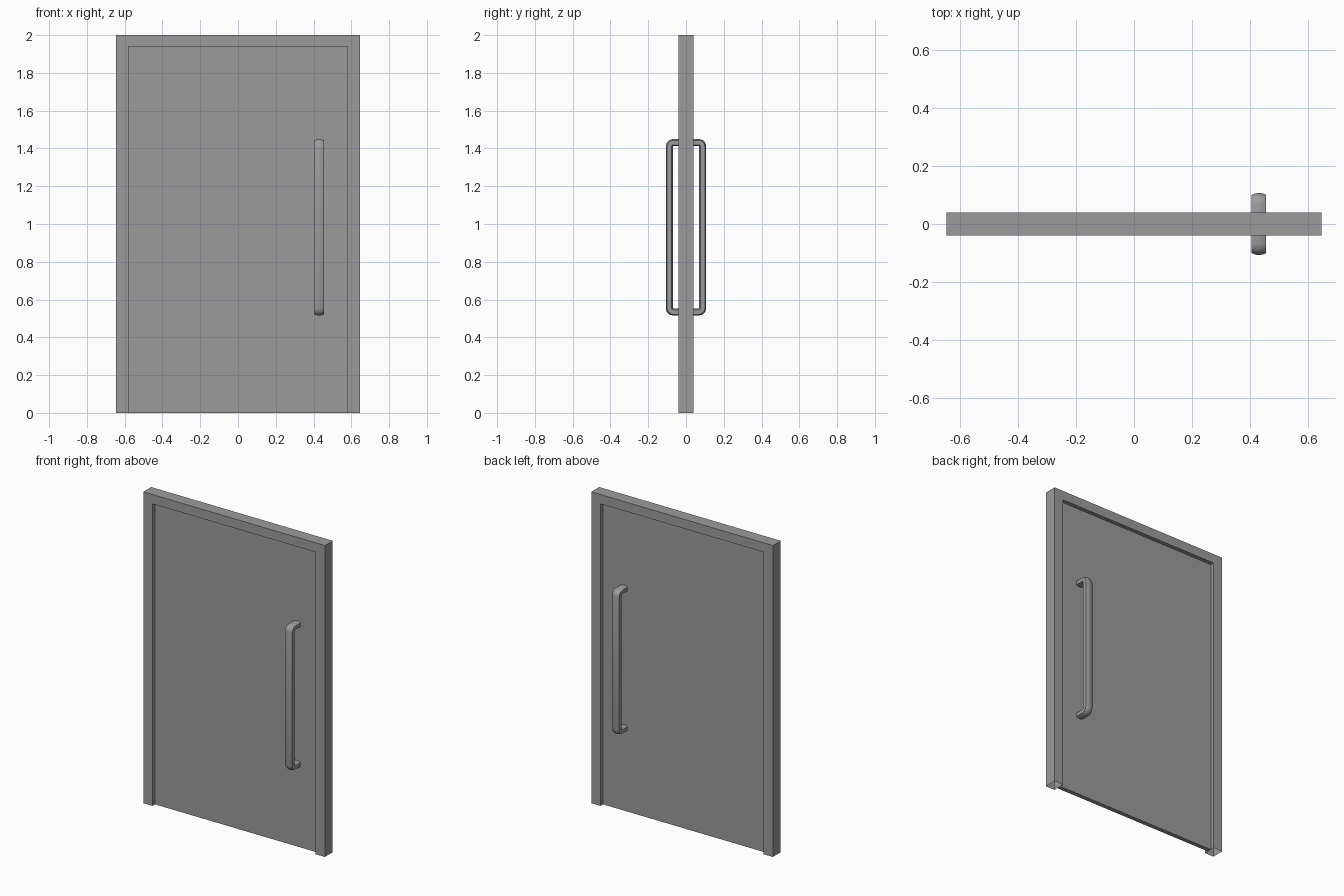
import bpy, bmesh, math

cube = bpy.data.objects.get("Cube")
if cube:
    bpy.data.objects.remove(cube, do_unlink=True)

grey = bpy.data.materials.new("mid_grey")
grey.use_nodes = True
colour = (0.33, 0.33, 0.33, 1)
grey.diffuse_color = colour
grey.node_tree.nodes["Principled BSDF"].inputs["Base Color"].default_value = colour

WIDTH, OPENING = 0.645, 0.58      # half widths
HEIGHT, HEAD = 2.0, 1.94
DEPTH, PANEL = 0.04, 0.014        # half depths


def finish(bm, name):
    bmesh.ops.recalc_face_normals(bm, faces=bm.faces)
    mesh = bpy.data.meshes.new(name)
    bm.to_mesh(mesh)
    bm.free()
    mesh.materials.append(grey)
    obj = bpy.data.objects.new(name, mesh)
    bpy.context.collection.objects.link(obj)
    return obj


def slab(name, outline, half_depth):
    """Extrude an x-z outline evenly about y = 0."""
    bm = bmesh.new()
    face = bm.faces.new([bm.verts.new((x, -half_depth, z)) for x, z in outline])
    side = bmesh.ops.extrude_face_region(bm, geom=[face], use_keep_orig=True)
    new = [v for v in side["geom"] if isinstance(v, bmesh.types.BMVert)]
    bmesh.ops.translate(bm, verts=new, vec=(0, 2 * half_depth, 0))
    bmesh.ops.recalc_face_normals(bm, faces=bm.faces)
    return bm


# Door frame: two jambs and a head, open at the feet
bm = slab("door_frame", [(-WIDTH, 0), (-WIDTH, HEIGHT), (WIDTH, HEIGHT), (WIDTH, 0),
                         (OPENING, 0), (OPENING, HEAD), (-OPENING, HEAD), (-OPENING, 0)], DEPTH)
feet = [f for f in bm.faces if all(v.co.z < 0.001 for v in f.verts)]
bmesh.ops.delete(bm, geom=feet, context="FACES_ONLY")
finish(bm, "door_frame")

# Door leaf, recessed on both sides
bm = slab("door_panel", [(-OPENING, 0), (-OPENING, HEAD), (OPENING, HEAD), (OPENING, 0)], PANEL)
finish(bm, "door_panel")


def pull_handle(name, side):
    """Sweep a flat-sided, bulging section along a rounded U path."""
    half, flat, bulge, radius = 0.025, 0.012, 0.007, 0.02
    steps = [-1, -0.5, 0, 0.5, 1]
    outer = [(t * half, flat + bulge * (1 - t * t)) for t in steps]
    section = outer + [(-x, -d) for x, d in outer]
    bend_y, top, bottom = 0.068, 1.411, 0.554
    # Each ring: centre y, centre z, angle of the outward direction
    path = [(PANEL, top, 90)]
    path += [(bend_y, top, a) for a in (90, 60, 30, 0)]
    path += [(bend_y, bottom, a) for a in (0, -30, -60, -90)]
    path += [(PANEL, bottom, -90)]
    bm = bmesh.new()
    rings = []
    for y, z, angle in path:
        c, s = math.cos(math.radians(angle)), math.sin(math.radians(angle))
        rings.append([bm.verts.new((0.43 + x, side * (y + (radius + d) * c), z + (radius + d) * s))
                      for x, d in section])
    count = len(section)
    for a, b in zip(rings, rings[1:]):
        for i in range(count):
            j = (i + 1) % count
            bm.faces.new((a[i], a[j], b[j], b[i]))
    for ring in (rings[0], rings[-1]):
        bm.faces.new(ring)
    obj = finish(bm, name)
    bpy.ops.object.select_all(action="DESELECT")
    obj.select_set(True)
    bpy.context.view_layer.objects.active = obj
    bpy.ops.object.shade_smooth_by_angle(angle=math.radians(35))


# Matching pull handles, front and back
pull_handle("front_handle", -1)
pull_handle("back_handle", 1)
